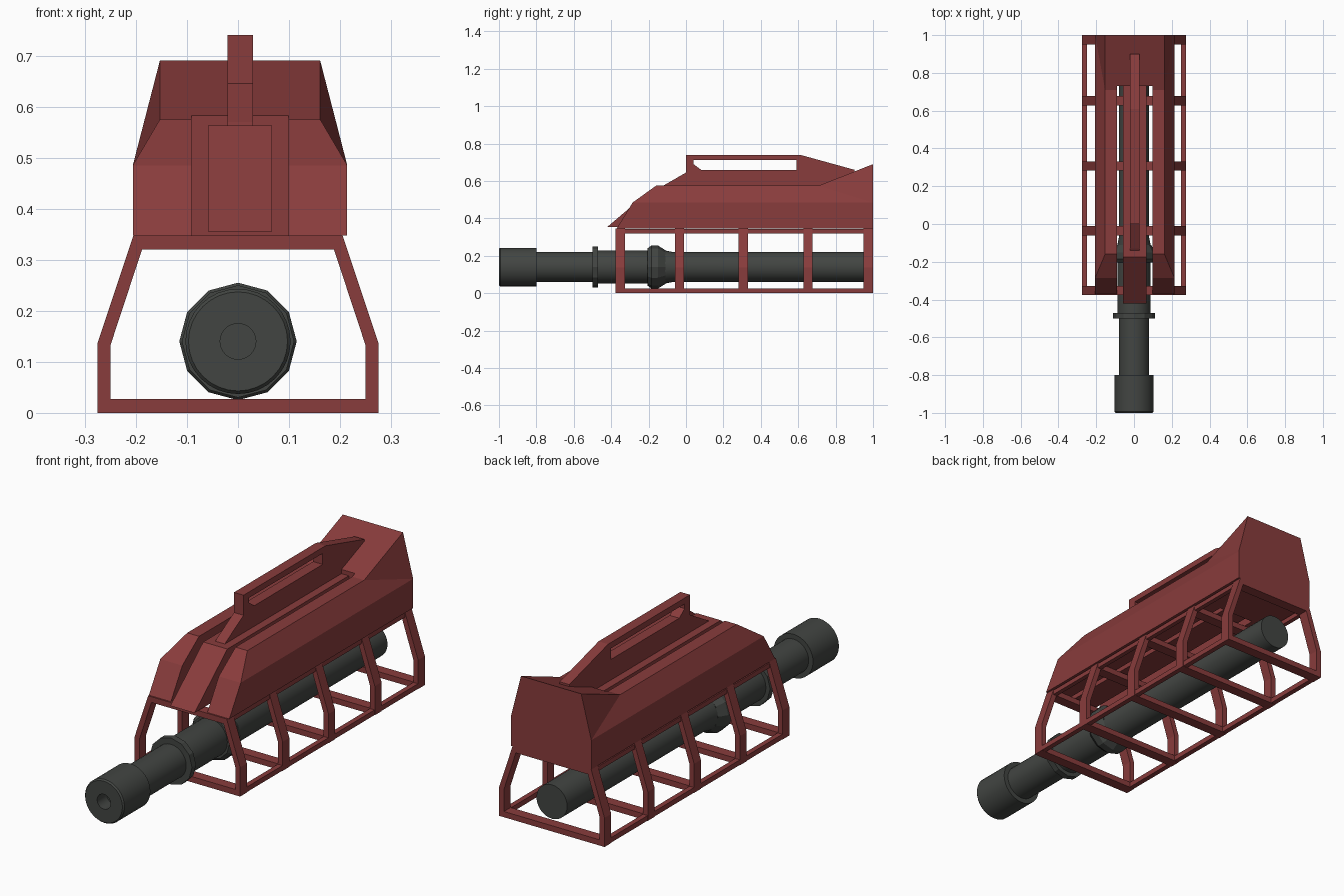
import bpy, bmesh, math

if "Cube" in bpy.data.objects:
    bpy.data.objects.remove(bpy.data.objects["Cube"])

CX = 0.004  # body sits a touch off the barrel axis


def material(name, rgb):
    m = bpy.data.materials.new(name)
    m.diffuse_color = (*rgb, 1)
    m.use_nodes = True
    m.node_tree.nodes["Principled BSDF"].inputs["Base Color"].default_value = m.diffuse_color
    return m


RED = material("red_paint", (0.25, 0.045, 0.045))
GREY = material("dark_metal", (0.055, 0.06, 0.055))


def make(name, verts, faces, mat):
    bm = bmesh.new()
    vs = [bm.verts.new(v) for v in verts]
    for f in faces:
        bm.faces.new([vs[i] for i in f])
    bmesh.ops.recalc_face_normals(bm, faces=bm.faces[:])
    me = bpy.data.meshes.new(name)
    bm.to_mesh(me)
    bm.free()
    ob = bpy.data.objects.new(name, me)
    bpy.context.collection.objects.link(ob)
    if mat:
        me.materials.append(mat)
    return ob


def prism(name, prof, x0, x1, mat):
    """Extrude a (y, z) side profile across x."""
    n = len(prof)
    verts = [(x, y, z) for x in (x0, x1) for y, z in prof]
    faces = [list(range(n)), list(range(n, 2 * n))]
    faces += [[i, (i + 1) % n, (i + 1) % n + n, i + n] for i in range(n)]
    return make(name, verts, faces, mat)


def box(name, x0, x1, y0, y1, z0, z1, mat):
    return prism(name, [(y0, z0), (y1, z0), (y1, z1), (y0, z1)], x0, x1, mat)


def ring_prism(name, outer, inner, place, d0, d1, mat):
    """Frame between two matching loops, extruded from d0 to d1."""
    n = len(outer)
    verts = [place(p, d) for d in (d0, d1) for loop in (outer, inner) for p in loop]
    faces = []
    for i in range(n):
        j = (i + 1) % n
        faces += [[i, j, n + j, n + i], [2*n + i, 2*n + j, 3*n + j, 3*n + i],
                  [i, j, 2*n + j, 2*n + i], [n + i, n + j, 3*n + j, 3*n + i]]
    return make(name, verts, faces, mat)


def cut(ob, cutter):
    mod = ob.modifiers.new("cut", 'BOOLEAN')
    mod.operation, mod.solver, mod.object = 'DIFFERENCE', 'EXACT', cutter
    cutter.hide_render = True
    cutter.hide_set(True)


def lathe(name, prof, sides, smooth):
    """Revolve (y, radius) points around the barrel axis."""
    verts, n = [], len(prof)
    for y, r in prof:
        for k in range(sides):
            a = 2 * math.pi * k / sides
            verts.append((r * math.sin(a), y, 0.14 + r * math.cos(a)))
    faces = [[i*sides + k, i*sides + (k + 1) % sides,
              (i + 1)*sides + (k + 1) % sides, (i + 1)*sides + k]
             for i in range(n - 1) for k in range(sides)]
    faces += [list(range(sides)), list(range((n - 1)*sides, n*sides))]
    ob = make(name, verts, faces, GREY)
    if smooth:
        bpy.ops.object.select_all(action='DESELECT')
        ob.select_set(True)
        bpy.context.view_layer.objects.active = ob
        bpy.ops.object.shade_smooth_by_angle(angle=math.radians(30))
    return ob


# barrel with bored muzzle, plus faceted rings
lathe("barrel", [(-0.93, 0.035), (-1, 0.035), (-1, 0.097), (-0.993, 0.103),
                 (-0.8, 0.103), (-0.8, 0.08), (-0.485, 0.08), (-0.485, 0.088),
                 (-0.11, 0.088), (-0.07, 0.08), (1, 0.08)], 32, True)
lathe("barrel_collar", [(-0.5, 0.08), (-0.5, 0.11), (-0.47, 0.11), (-0.47, 0.08)], 12, False)
lathe("barrel_ring", [(-0.205, 0.085), (-0.205, 0.1), (-0.185, 0.115),
                      (-0.15, 0.115), (-0.11, 0.09)], 12, False)

# cage hoops
outer = [(-0.275, 0), (0.275, 0), (0.275, 0.137), (0.205, 0.347), (-0.205, 0.347), (-0.275, 0.137)]
inner = [(-0.25, 0.027), (0.25, 0.027), (0.25, 0.132), (0.188, 0.32), (-0.188, 0.32), (-0.25, 0.132)]
for y in (-0.377, -0.06, 0.282, 0.627, 0.95):
    ring_prism("cage_hoop", outer, inner, lambda p, d: (p[0], d, p[1]), y, y + 0.05, RED)

# cage rails
for s in (-1, 1):
    a, b = sorted((s * 0.25, s * 0.274))
    box("bottom_rail", a, b, -0.35, 0.98, 0.001, 0.025, RED)
    a, b = sorted((s * 0.185, s * 0.206))
    box("top_rail", a, b, -0.35, 0.98, 0.32, 0.342, RED)

# housing with central channel
half = [(0.21, -0.37, 0.347), (0.21, -0.285, 0.485), (0.157, -0.16, 0.575), (0.157, 0.71, 0.575),
        (0.157, 1, 0.69), (0.21, 1, 0.485), (0.21, 1, 0.347)]
verts = [(CX + s * x, y, z) for s in (1, -1) for x, y, z in half]
faces = [[i + o for i in f] for o in (0, 7) for f in ([0, 6, 5, 1], [1, 5, 3, 2], [5, 4, 3])]
faces += [[i, j, j + 7, i + 7] for i, j in ((0, 1), (1, 2), (2, 3), (3, 4), (6, 0))]
faces.append([4, 5, 6, 13, 12, 11])
housing = make("housing", verts, faces, RED)
cut(housing, box("channel_cutter", CX - 0.095, CX + 0.095, -0.6, 0.73, 0.2, 0.9, None))

# spine inside the channel
prism("spine", [(-0.42, 0.355), (-0.175, 0.563), (0.74, 0.563), (0.74, 0.355)],
      CX - 0.063, CX + 0.063, RED)

# carry handle
handle = prism("carry_handle", [(-0.15, 0.555), (-0.13, 0.57), (0, 0.645), (0, 0.74), (0.61, 0.74),
                                (0.9, 0.66), (0.9, 0.6), (0.7, 0.555)], CX - 0.025, CX + 0.025, RED)
cut(handle, prism("handle_cutter", [(0.04, 0.712), (0.59, 0.712), (0.59, 0.66), (0.08, 0.66),
                                    (0.04, 0.69)], -0.2, 0.2, None))
